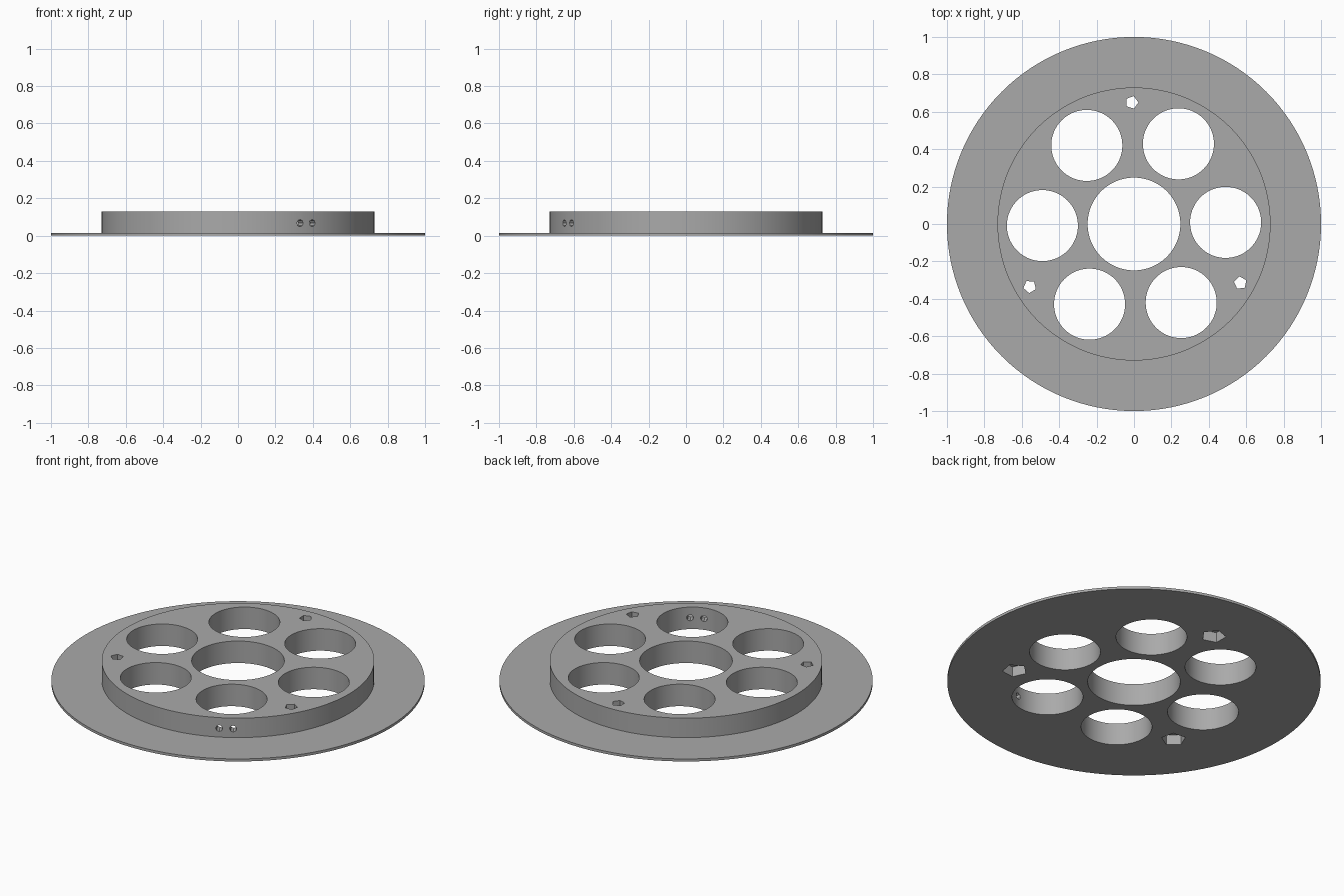
import bpy, math
from mathutils import Matrix, Vector

old = bpy.data.objects.get("Cube")
if old:
    bpy.data.objects.remove(old)

grey = bpy.data.materials.new("plain grey")
grey.use_nodes = True
colour = (0.4, 0.4, 0.4, 1)
grey.diffuse_color = colour
grey.node_tree.nodes["Principled BSDF"].inputs["Base Color"].default_value = colour

TOP, FLANGE = 0.13, 0.015
TWIST = math.radians(1)


def polar(radius, angle, z=0.0):
    return Vector((radius * math.cos(angle), radius * math.sin(angle), z))


def lathe(name, profile, sides):
    """Closed solid of revolution from (radius, z) pairs, bottom to top."""
    verts = [polar(r, math.tau * i / sides, z) for r, z in profile for i in range(sides)]
    faces = [list(range(sides))[::-1], [len(verts) - sides + i for i in range(sides)]]
    for ring in range(len(profile) - 1):
        a = ring * sides
        for i in range(sides):
            j = (i + 1) % sides
            faces.append([a + i, a + j, a + sides + j, a + sides + i])
    mesh = bpy.data.meshes.new(name)
    mesh.from_pydata(verts, [], faces)
    obj = bpy.data.objects.new(name, mesh)
    bpy.context.collection.objects.link(obj)
    return obj


cutters = []


def cutter(name, profile, sides, matrix):
    obj = lathe(name, profile, sides)
    obj.data.transform(matrix)
    obj.hide_render = True
    cutters.append(obj)


# Flanged disc
disc = lathe("flanged_disc", [(1, 0), (1, FLANGE), (0.73, FLANGE), (0.73, TOP)], 128)
disc.data.materials.append(grey)

# Central bore and ring of six round openings
through = [-0.1, 0.3]
cutter("centre_bore_cutter", [(0.248, z) for z in through], 96, Matrix())
for k in range(6):
    place = Matrix.Translation(polar(0.49, TWIST + k * math.tau / 6))
    cutter("opening_cutter", [(0.19, z) for z in through], 72, place)

# Three five-sided screw holes, recessed from below
screw = [(0.067, -0.1), (0.067, 0.06), (0.035, 0.06), (0.035, 0.3)]
for k in range(3):
    turn = Matrix.Rotation(TWIST + k * math.tau / 3, 4, "Z")
    cutter("screw_hole_cutter", screw, 5, turn @ Matrix.Translation((0, 0.65, 0)))

# Pair of small side holes running from the rim into one opening
outward = Matrix.Rotation(math.radians(-60), 4, "Z")
for side in (-0.0375, 0.0375):
    lay = Matrix.Translation((0.55, side, 0.067)) @ Matrix.Rotation(math.pi / 2, 4, "Y")
    cutter("side_hole_cutter", [(0.019, 0), (0.019, 0.3)], 8, outward @ lay)

# Cut the holes, then bake the result and drop the cutters
for c in cutters:
    mod = disc.modifiers.new(c.name, "BOOLEAN")
    mod.object = c
    mod.operation = "DIFFERENCE"
    mod.solver = "EXACT"
bpy.context.view_layer.update()
baked = bpy.data.meshes.new_from_object(disc.evaluated_get(bpy.context.evaluated_depsgraph_get()))
disc.modifiers.clear()
disc.data = baked
for c in cutters:
    bpy.data.objects.remove(c)

# Smooth round walls, crisp rims
bpy.ops.object.select_all(action="DESELECT")
disc.select_set(True)
bpy.context.view_layer.objects.active = disc
bpy.ops.object.shade_smooth_by_angle(angle=math.radians(30))
